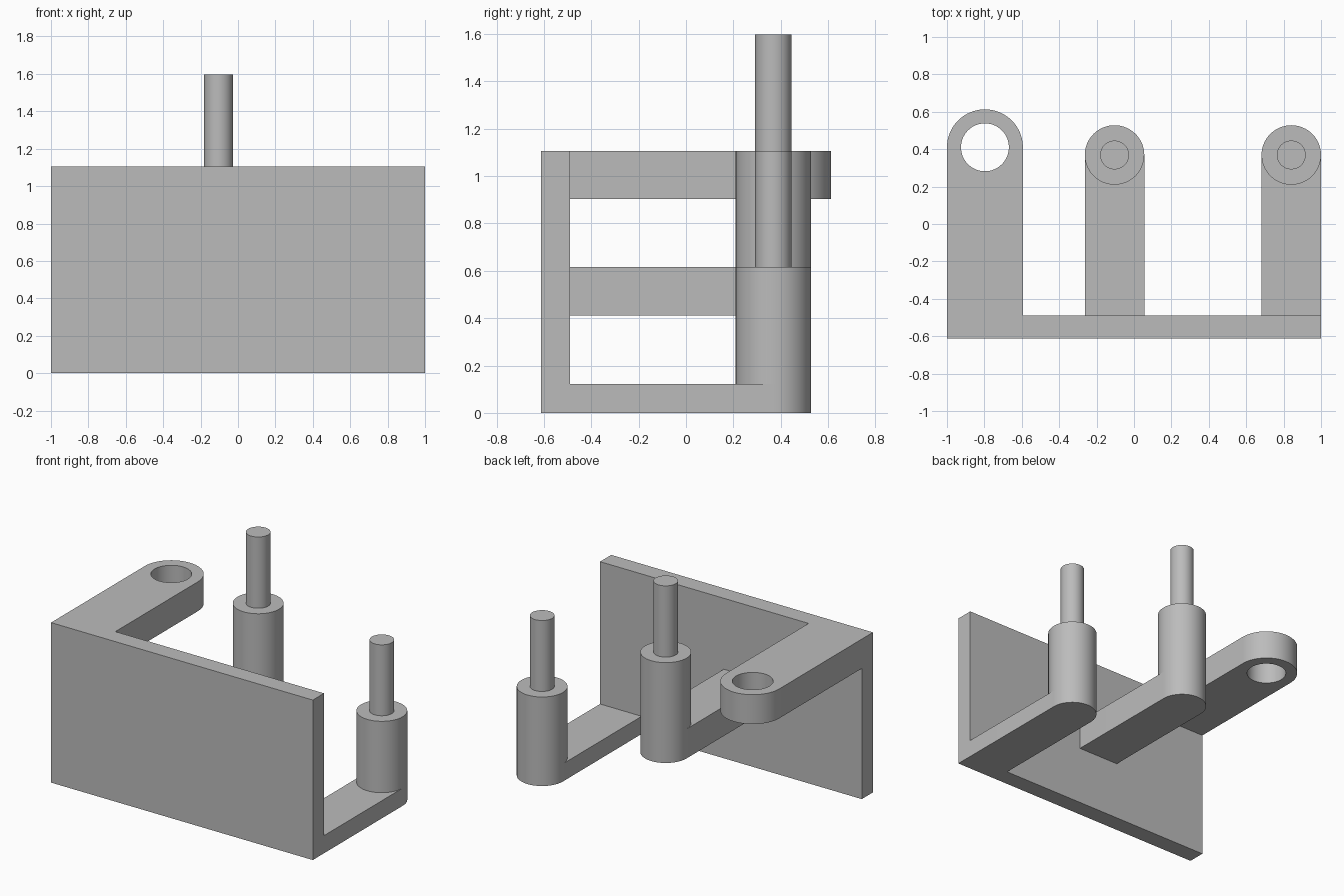
import bpy
import bmesh
from math import pi, sin, cos, radians

cube = bpy.data.objects.get("Cube")
if cube:
    bpy.data.objects.remove(cube, do_unlink=True)

grey = bpy.data.materials.new("plain grey")
grey.use_nodes = True
colour = (0.5, 0.5, 0.5, 1)
grey.diffuse_color = colour
grey.node_tree.nodes["Principled BSDF"].inputs["Base Color"].default_value = colour

PLATE_FRONT, PLATE_BACK, PLATE_TOP = -0.612, -0.49, 1.105
SEGMENTS = 64


def prism(name, outline, z0, z1):
    """Extrude a flat outline from z0 up to z1."""
    bm = bmesh.new()
    base = bm.faces.new([bm.verts.new((x, y, z0)) for x, y in outline])
    top = bmesh.ops.extrude_face_region(bm, geom=[base])["geom"]
    moved = [g for g in top if isinstance(g, bmesh.types.BMVert)]
    bmesh.ops.translate(bm, verts=moved, vec=(0, 0, z1 - z0))
    bmesh.ops.recalc_face_normals(bm, faces=bm.faces)
    mesh = bpy.data.meshes.new(name)
    bm.to_mesh(mesh)
    bm.free()
    mesh.materials.append(grey)
    ob = bpy.data.objects.new(name, mesh)
    bpy.context.collection.objects.link(ob)
    return ob


def arc(x, y, r, sweep, steps):
    return [(x + r * cos(sweep * i / steps), y + r * sin(sweep * i / steps))
            for i in range(steps + 1)]


def cylinder(name, x, y, r, z0, z1):
    return prism(name, arc(x, y, r, 2 * pi, SEGMENTS)[:-1], z0, z1)


def arm(name, x, y, r, z0, z1):
    """Bar running back from the plate to a rounded end."""
    outline = arc(x, y, r, pi, SEGMENTS // 2)
    outline += [(x - r, PLATE_BACK), (x + r, PLATE_BACK)]
    return prism(name, outline, z0, z1)


# Front plate
plate = prism("front_plate", [(-1, PLATE_FRONT), (1, PLATE_FRONT),
                              (1, PLATE_BACK), (-1, PLATE_BACK)], 0, PLATE_TOP)
parts = [plate]

# Upper arm with a through hole
eye_x, eye_y = -0.797, 0.41
eye_arm = arm("eye_arm", eye_x, eye_y, 0.203, 0.902, PLATE_TOP)
cutter = cylinder("hole_cutter", eye_x, eye_y, 0.128, 0.8, 1.2)
cutter.hide_render = True
cut = eye_arm.modifiers.new("hole", "BOOLEAN")
cut.operation = "DIFFERENCE"
cut.solver = "EXACT"
cut.object = cutter
bpy.context.view_layer.objects.active = eye_arm
bpy.ops.object.modifier_apply(modifier=cut.name)
bpy.data.objects.remove(cutter, do_unlink=True)
parts.append(eye_arm)

# Two arms, each carrying a boss and a pin
# side, x, arm bottom, arm top, boss top, pin top
for side, x, z0, z1, z2, z3 in (("middle", -0.104, 0.412, 0.615, PLATE_TOP, 1.597),
                                ("left", 0.841, 0, 0.122, 0.615, PLATE_TOP)):
    y, r = 0.369, 0.159
    parts.append(arm(side + "_arm", x, y, r, z0, z1))
    parts.append(cylinder(side + "_boss", x, y, r, z1, z2))
    parts.append(cylinder(side + "_pin", x, y, 0.077, z2, z3))

# Smooth the round walls, keep the rims sharp
bpy.ops.object.select_all(action="DESELECT")
for ob in parts:
    ob.select_set(True)
bpy.context.view_layer.objects.active = plate
bpy.ops.object.shade_smooth_by_angle(angle=radians(30))
